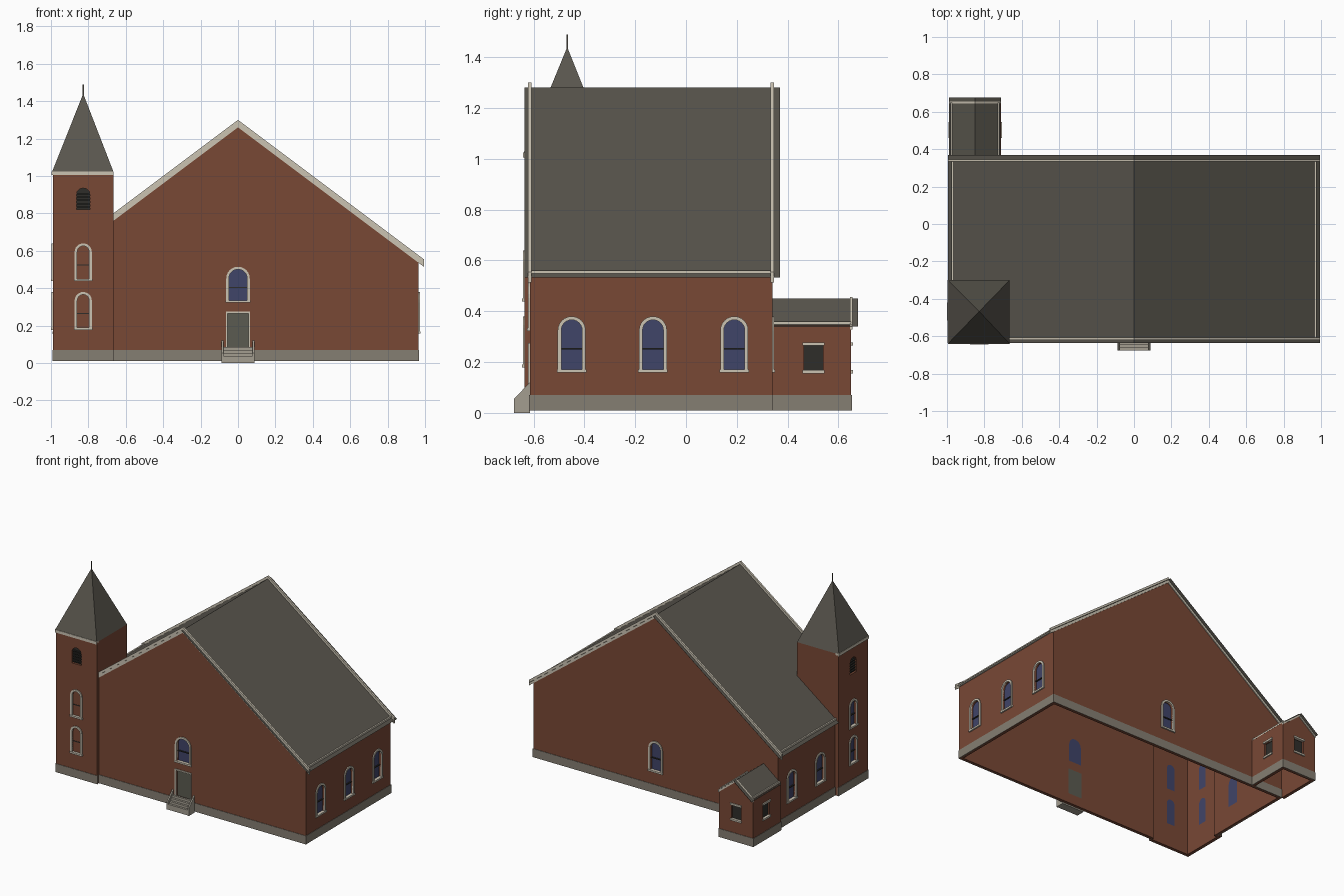
import bpy, bmesh, math
from mathutils import Vector

cube = bpy.data.objects.get("Cube")
if cube:
    bpy.data.objects.remove(cube, do_unlink=True)


def material(name, r, g, b):
    m = bpy.data.materials.new(name)
    m.use_nodes = True
    m.diffuse_color = (r, g, b, 1)
    m.node_tree.nodes["Principled BSDF"].inputs["Base Color"].default_value = (r, g, b, 1)
    return m


BRICK = material("red brick", 0.19, 0.065, 0.036)
SLATE = material("roof slate", 0.1, 0.092, 0.075)
TRIM = material("cream trim", 0.6, 0.55, 0.45)
STONE = material("plinth stone", 0.235, 0.21, 0.17)
STEP = material("step stone", 0.37, 0.34, 0.28)
GLASS = material("blue glass", 0.051, 0.058, 0.14)
DARK = material("dark pane", 0.028, 0.027, 0.023)
DOOR = material("door paint", 0.105, 0.105, 0.082)

# Wall frames: outward normal; u runs to the right seen from outside
NORMALS = {"front": (0, -1, 0), "back": (0, 1, 0), "right": (1, 0, 0), "left": (-1, 0, 0)}


def place(side, u, z, n):
    normal = Vector(NORMALS[side])
    return normal * n + Vector((0, 0, 1)).cross(normal) * u + Vector((0, 0, z))


def finish(name, bm, mat):
    bmesh.ops.recalc_face_normals(bm, faces=bm.faces)
    mesh = bpy.data.meshes.new(name)
    bm.to_mesh(mesh)
    bm.free()
    mesh.materials.append(mat)
    ob = bpy.data.objects.new(name, mesh)
    bpy.context.scene.collection.objects.link(ob)
    return ob


def slab(name, side, pts, n0, n1, mat, hole=None):
    """Extrude an outline from n0 to n1; with hole, make a ring instead."""
    bm = bmesh.new()
    loops = [[bm.verts.new(place(side, u, z, n)) for u, z in outline]
             for outline in ([pts, hole] if hole else [pts]) for n in (n0, n1)]
    count = len(pts)
    pairs = [(0, 1), (2, 3), (0, 2), (1, 3)] if hole else [(0, 1)]
    for a, b in pairs:
        for i in range(count):
            j = (i + 1) % count
            bm.faces.new((loops[a][i], loops[a][j], loops[b][j], loops[b][i]))
    if not hole:
        bm.faces.new(loops[0])
        bm.faces.new(loops[1])
    return finish(name, bm, mat)


def rect(u0, u1, z0, z1):
    return [(u0, z0), (u1, z0), (u1, z1), (u0, z1)]


def arch(u, z0, z1, half):
    spring = z1 - half
    curve = [(u + half * math.cos(math.pi * i / 12), spring + half * math.sin(math.pi * i / 12))
             for i in range(13)]
    return [(u - half, z0), (u + half, z0)] + curve


def sheet(name, polygons, mat):
    bm = bmesh.new()
    for poly in polygons:
        bm.faces.new([bm.verts.new(p) for p in poly])
    bmesh.ops.remove_doubles(bm, verts=bm.verts, dist=0.0001)
    return finish(name, bm, mat)


def cut(wall, side, outline, n):
    cutter = slab("cutter", side, outline, n - 0.04, n + 0.04, BRICK)
    cutter.hide_render = True
    mod = wall.modifiers.new("opening", "BOOLEAN")
    mod.operation, mod.solver, mod.object = "DIFFERENCE", "EXACT", cutter
    with bpy.context.temp_override(object=wall, active_object=wall, selected_objects=[wall]):
        bpy.ops.object.modifier_apply(modifier=mod.name)
    bpy.data.objects.remove(cutter, do_unlink=True)


def arched_window(name, wall, side, n, u, z0, z1, half, blind=False):
    opening = arch(u, z0, z1 - 0.014, half - 0.014)
    cut(wall, side, opening, n)
    slab(name + "_glass", side, opening, n - 0.02, n - 0.014, GLASS)
    if blind:
        slab(name + "_infill", side, opening, n - 0.013, n - 0.008, BRICK)
    slab(name + "_surround", side, arch(u, z0, z1, half), n - 0.004, n + 0.007, TRIM, opening)
    slab(name + "_sill", side, rect(u - half - 0.003, u + half + 0.003, z0 - 0.002, z0 + 0.01),
         n - 0.012, n + 0.01, TRIM)
    bar = z0 + 0.42 * (z1 - z0)
    slab(name + "_bar", side, rect(u - half + 0.014, u + half - 0.014, bar - 0.003, bar + 0.003),
         n - 0.014, n - 0.006, DARK)


def louvre(name, wall, side, n, u):
    opening = arch(u, 0.82, 0.935, 0.037)
    cut(wall, side, opening, n)
    slab(name + "_back", side, opening, n - 0.02, n - 0.015, DARK)
    for i in range(5):
        z = 0.83 + i * 0.018
        slab(name + "_slat", side, rect(u - 0.035, u + 0.035, z, z + 0.008), n - 0.015, n - 0.005, DARK)


def square_window(name, wall, side, n, u):
    opening = rect(u - 0.037, u + 0.037, 0.165, 0.265)
    cut(wall, side, opening, n)
    slab(name + "_pane", side, opening, n - 0.02, n - 0.014, DARK)
    for part, z in (("_sill", 0.155), ("_lintel", 0.265)):
        slab(name + part, side, rect(u - 0.043, u + 0.043, z, z + 0.013), n - 0.01, n + 0.008, TRIM)


PITCH, RIDGE = 0.75, 1.28


def roof_z(x):
    return RIDGE - PITCH * abs(x)


# Nave walls
W, F, B, T = 0.965, 0.615, 0.34, 0.02
TL, TR, TF, TB = -0.99, -0.665, 0.635, 0.3
low = roof_z(W) - 0.003
front = slab("front_wall", "front", [(TR, 0.01), (W, 0.01), (W, low), (0, RIDGE - 0.003),
             (TR, roof_z(TR) - 0.003)], F - T, F, BRICK)
back = slab("back_wall", "back", [(-W, 0.01), (W, 0.01), (W, low), (0, RIDGE - 0.003), (-W, low)],
            B - T, B, BRICK)
right = slab("right_wall", "right", rect(-F, B, 0.01, low), W - T, W, BRICK)
left = slab("left_wall", "left", rect(-B, TB, 0.01, low), W - T, W, BRICK)

# Tower walls, open to the nave below the roof
t_front = slab("tower_front_wall", "front", rect(TL, TR, 0.01, 1.01), TF - T, TF, BRICK)
t_left = slab("tower_left_wall", "left", rect(TB, TF, 0.01, 1.01), -TL - T, -TL, BRICK)
slab("tower_right_wall", "right", rect(-TF, -TB, roof_z(TR) - 0.01, 1.01), TR - T, TR, BRICK)
slab("tower_back_wall", "back", [(-TR, roof_z(TR) - 0.01), (-TL, roof_z(TL) - 0.01),
     (-TL, 1.01), (-TR, 1.01)], -TB - T, -TB, BRICK)
slab("tower_return", "back", rect(W - T, -TL, 0.01, low), -TB - T, -TB, BRICK)

# Spire with cornice and rod
cx, cy = (TL + TR) / 2, -(TF + TB) / 2
base = [(TL - 0.005, -TF - 0.005, 1.02), (TR, -TF - 0.005, 1.02),
        (TR, -TB, 1.02), (TL - 0.005, -TB, 1.02)]
sheet("spire", [base] + [[base[i], base[(i + 1) % 4], (cx, cy, 1.44)] for i in range(4)], SLATE)
slab("cornice_front", "front", rect(TL - 0.004, TR, 1.005, 1.025), TF - T, TF + 0.006, TRIM)
slab("cornice_left", "left", rect(TB, TF, 1.005, 1.025), -TL - T, -TL + 0.006, TRIM)
slab("tower_top", "front", rect(TL, TR, 1.005, 1.02), TB, TF, BRICK)
slab("spire_rod", "front", rect(cx - 0.003, cx + 0.003, 1.42, 1.49), -cy - 0.003, -cy + 0.003, SLATE)

# Nave roof, notched around the tower
E, RF, RB = 0.995, -0.635, 0.37
plans = [[(0, RF), (E, RF), (E, RB), (0, RB)],
         [(0, RF), (0, RB), (-E, RB), (-E, -TB), (TR, -TB), (TR, RF)]]
sheet("nave_roof", [[(x, y, roof_z(x)) for x, y in p] for p in plans], SLATE)


# Verge boards and eave strips
def verge(name, side, n, end):
    slab(name, side, [(0, RIDGE - 0.02), (end, roof_z(end) - 0.02), (end, roof_z(end) + 0.02),
                      (0, RIDGE + 0.02)], n - 0.007, n + 0.006, TRIM)


for name, side, n, end in (("front_right", "front", F, E), ("front_left", "front", F, TR),
                           ("back_left", "back", B, E), ("back_right", "back", B, -E)):
    verge("verge_" + name, side, n, end)
eave = roof_z(0.97)
slab("eave_right", "right", rect(-F, B, eave - 0.01, eave + 0.008), 0.965, 0.975, TRIM)
slab("eave_left", "left", rect(-B, TB, eave - 0.01, eave + 0.008), 0.965, 0.975, TRIM)

# Rear annex
AL, AR, AB, AM = -0.985, -0.715, 0.65, -0.85
a_back = slab("annex_back_wall", "back", [(-AR, 0.01), (-AL, 0.01), (-AL, 0.34), (-AM, 0.445),
              (-AR, 0.34)], AB - T, AB, BRICK)
a_right = slab("annex_right_wall", "right", rect(B, AB, 0.01, 0.345), AR - T, AR, BRICK)
a_left = slab("annex_left_wall", "left", rect(-AB, -B, 0.01, 0.345), -AL - T, -AL, BRICK)
sheet("annex_roof", [[(AM, B, 0.45), (x, B, 0.34), (x, 0.677, 0.34), (AM, 0.677, 0.45)]
                     for x in (AM - 0.14, AM + 0.14)], SLATE)
for s in (-1, 1):
    u, edge = -AM, -AM + s * 0.137
    slab("annex_verge", "back", [(u, 0.437), (edge, 0.328), (edge, 0.348), (u, 0.457)],
         AB - 0.005, AB + 0.006, TRIM)
slab("annex_eave_right", "right", rect(B, AB, 0.345, 0.36), AR - 0.012, AR - 0.004, TRIM)
slab("annex_eave_left", "left", rect(-AB, -B, 0.345, 0.36), -AL - 0.012, -AL - 0.004, TRIM)

# Stone plinth along each outer wall
for side, n, u0, u1 in (("front", F, TR, W), ("back", B, -W, W), ("right", W, -F, B),
                        ("left", W, -B, TB), ("front", TF, TL, TR), ("left", -TL, TB, TF),
                        ("back", AB, -AR, -AL), ("right", AR, B, AB), ("left", -AL, -AB, -B)):
    slab("plinth", side, rect(u0 - 0.003, u1 + 0.003, 0.01, 0.07), n - 0.005, n + 0.003, STONE)

# Arched windows
for y in (-0.45, -0.13, 0.19):
    arched_window("right_window", right, "right", W, y, 0.16, 0.38, 0.055)
for y in (-0.13, 0.19):
    arched_window("left_window", left, "left", W, -y, 0.16, 0.38, 0.055)
arched_window("back_window", back, "back", B, 0, 0.16, 0.38, 0.055)
arched_window("front_window", front, "front", F, 0, 0.325, 0.515, 0.063)
for z in (0.18, 0.44):
    arched_window("tower_front_window", t_front, "front", TF, cx, z, z + 0.2, 0.046, blind=True)
    arched_window("tower_left_window", t_left, "left", -TL, -cy, z, z + 0.2, 0.046)
louvre("front_louvre", t_front, "front", TF, cx)
louvre("left_louvre", t_left, "left", -TL, -cy)
square_window("annex_back_window", a_back, "back", AB, -AM)
square_window("annex_right_window", a_right, "right", AR, 0.502)
square_window("annex_left_window", a_left, "left", -AL, -0.502)

# Entrance door and steps
doorway = rect(-0.055, 0.055, 0.08, 0.265)
cut(front, "front", doorway, F)
slab("door", "front", doorway, F - T, F - 0.012, DOOR)
slab("door_surround", "front", rect(-0.065, 0.065, 0.08, 0.275), F - 0.005, F + 0.006, TRIM, doorway)
for i in range(4):
    slab("step", "front", rect(-0.082, 0.082, 0, 0.086 - i * 0.016), F, 0.63 + i * 0.015, STEP)
for u in (-0.088, 0.078):
    slab("step_cheek", "right", [(-0.677, 0), (-F, 0), (-F, 0.12), (-0.677, 0.055)], u, u + 0.01, STEP)
